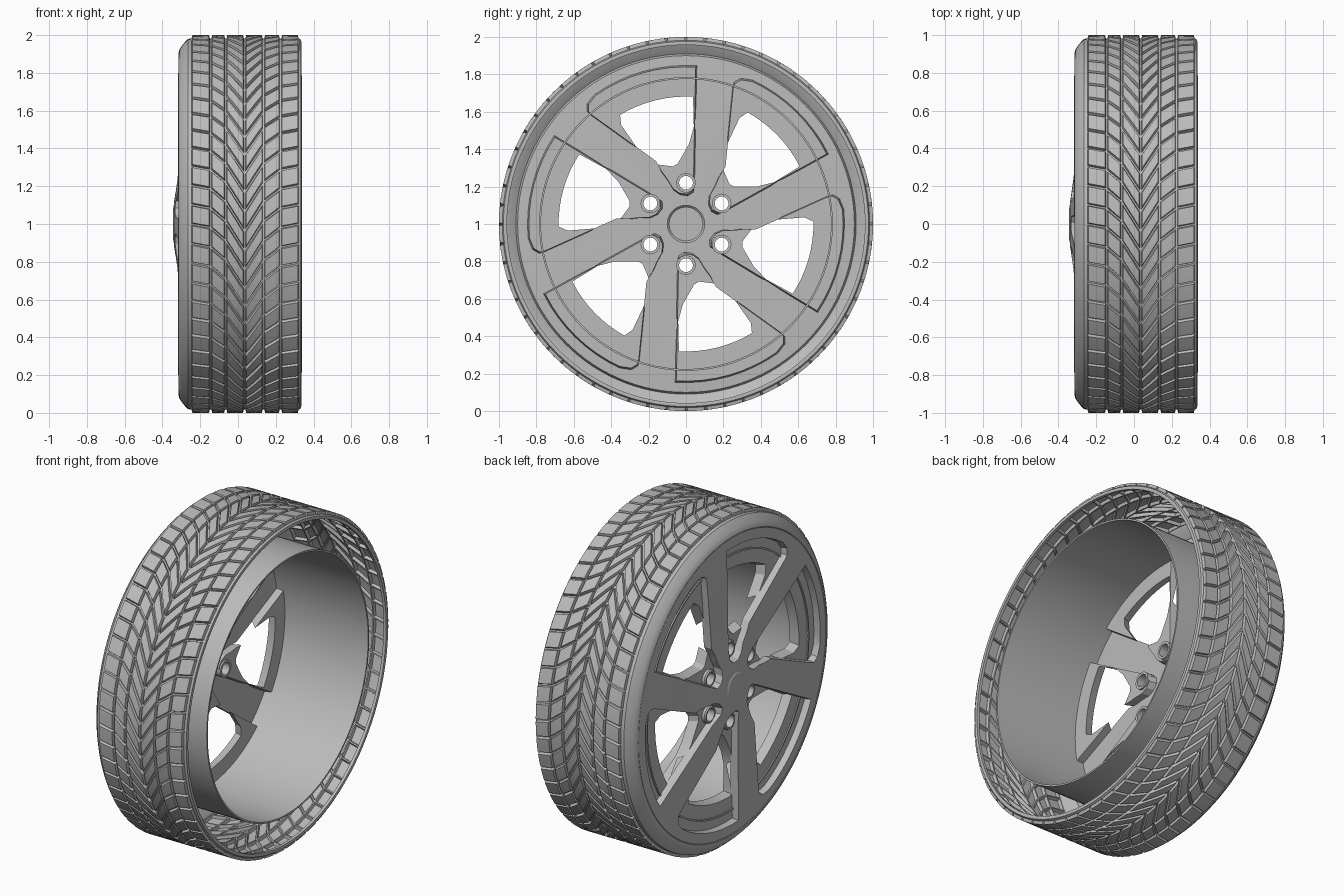
import bpy, bmesh, math
from mathutils import Vector, Matrix

if "Cube" in bpy.data.objects:
    bpy.data.objects.remove(bpy.data.objects["Cube"])

AXLE = Vector((0, 0, 1))
TURNS = [math.radians(60 * i) for i in range(6)]

grey = bpy.data.materials.new("plain_grey")
grey.use_nodes = True
grey.diffuse_color = (0.5, 0.5, 0.5, 1)
grey.node_tree.nodes["Principled BSDF"].inputs["Base Color"].default_value = (0.5, 0.5, 0.5, 1)


def finish(name, bm, recalc=True):
    if recalc:
        bmesh.ops.recalc_face_normals(bm, faces=bm.faces)
    mesh = bpy.data.meshes.new(name)
    bm.to_mesh(mesh)
    bm.free()
    mesh.materials.append(grey)
    ob = bpy.data.objects.new(name, mesh)
    bpy.context.collection.objects.link(ob)
    return ob


def smooth(ob, degrees=30):
    bpy.ops.object.select_all(action='DESELECT')
    ob.select_set(True)
    bpy.context.view_layer.objects.active = ob
    bpy.ops.object.shade_smooth_by_angle(angle=math.radians(degrees))


def lathe(bm, profile, steps=120, centre=AXLE, closed=False):
    """Spin (x, radius) points around a line parallel to x."""
    vs = [bm.verts.new((x, centre.y, centre.z + r)) for x, r in profile]
    pairs = list(zip(vs, vs[1:])) + ([(vs[-1], vs[0])] if closed else [])
    es = [bm.edges.new(p) for p in pairs]
    bmesh.ops.spin(bm, geom=vs + es, cent=centre, axis=(1, 0, 0),
                   angle=math.tau, steps=steps, use_merge=True)
    bmesh.ops.remove_doubles(bm, verts=bm.verts, dist=1e-5)


def prisms(name, outline, x0, x1, s0, s1):
    """Six copies of an outline lofted from x0 to x1, scaled about its middle."""
    bm = bmesh.new()
    mid = sum(outline, Vector((0, 0))) / len(outline)
    for turn in TURNS:
        rot = Matrix.Rotation(turn, 2)
        rings = []
        for x, s in ((x0, s0), (x1, s1)):
            pts = [rot @ (mid + (p - mid) * s) for p in outline]
            rings.append([bm.verts.new((x, p.x, 1 + p.y)) for p in pts])
        a, b = rings
        bm.faces.new(a)
        bm.faces.new(b[::-1])
        for i in range(len(a)):
            j = (i + 1) % len(a)
            bm.faces.new((a[i], a[j], b[j], b[i]))
    return finish(name, bm)


def cut(ob, cutter):
    mod = ob.modifiers.new("cut", 'BOOLEAN')
    mod.operation = 'DIFFERENCE'
    mod.solver = 'EXACT'
    mod.object = cutter
    bpy.context.view_layer.update()
    deps = bpy.context.evaluated_depsgraph_get()
    mesh = bpy.data.meshes.new_from_object(ob.evaluated_get(deps))
    ob.modifiers.clear()
    ob.data = mesh


def arc(radius, start, end, n=9):
    angles = [math.radians(start + (end - start) * i / (n - 1)) for i in range(n)]
    return [Vector((radius * math.cos(a), radius * math.sin(a))) for a in angles]


# Tread: slanted blocks raised from a thin sheet
bm = bmesh.new()
breaks = [-.25, -.145, -.065, .035, .135, .225, .325]
lean = [0, .02, .09, .25, .09, .02, 0]
BLOCKS, NX, NT = 60, 4, 2
pitch = math.tau / BLOCKS
for k in range(6):
    for b in range(BLOCKS):
        grid = []
        for i in range(NX + 1):
            f = i / NX
            x = breaks[k] + (breaks[k + 1] - breaks[k]) * f
            base = b * pitch + lean[k] + (lean[k + 1] - lean[k]) * f
            col = []
            for j in range(NT + 1):
                t = base + pitch * j / NT
                col.append(bm.verts.new((x, .982 * math.cos(t), 1 + .982 * math.sin(t))))
            grid.append(col)
        for i in range(NX):
            for j in range(NT):
                bm.faces.new((grid[i][j], grid[i][j + 1], grid[i + 1][j + 1], grid[i + 1][j]))
bm.normal_update()
tops = list(bm.faces)
for thickness, depth in ((.004, 0), (.004, .018)):
    bmesh.ops.inset_region(bm, faces=tops, thickness=thickness, depth=depth,
                           use_boundary=True, use_even_offset=True)
bmesh.ops.remove_doubles(bm, verts=bm.verts, dist=1e-4)
smooth(finish("tyre_tread", bm, recalc=False), 25)

# Tyre sidewall on the face side and thin lip on the open side
bm = bmesh.new()
lathe(bm, [(-.25, .982), (-.265, .98), (-.28, .965), (-.3, .94), (-.31, .925),
           (-.314, .91), (-.305, .895), (-.295, .91), (-.255, .965)], closed=True)
smooth(finish("tyre_sidewall", bm))
bm = bmesh.new()
lathe(bm, [(.322, .982), (.333, .976), (.335, .965), (.333, .957), (.315, .957)], closed=True)
smooth(finish("tyre_lip", bm))

# Barrel
bm = bmesh.new()
lathe(bm, [(-.285, .785), (.338, .785), (.338, .775), (-.285, .775)], closed=True)
smooth(finish("wheel_barrel", bm))

# Outlines of one pocket and the opening inside it
pocket = [Vector(p) for p in ((-.5, .58), (-.52, .6), (-.52, .64))]
pocket += arc(.84, 125, 86.5)
pocket += [Vector(p) for p in ((.04, .23), (.035, .18), (.005, .16), (-.035, .165),
                               (-.07, .19), (-.1, .24), (-.13, .28), (-.16, .335))]
opening = [Vector((-.345, .53))] + arc(.68, 121, 87)
opening += [Vector(p) for p in ((.04, .52), (.015, .43), (-.045, .325), (-.07, .31),
                                (-.19, .325), (-.22, .35))]
lug = [Vector((0, .22)) + p for p in arc(.037, 0, 345, 24)]

# Face plate with domed hub; the pockets leave six spokes
bm = bmesh.new()
lathe(bm, [(-.345, 0), (-.345, .08), (-.341, .088), (-.338, .12), (-.319, .25),
           (-.318, .5), (-.316, .86), (-.312, .905), (-.3, .912), (-.275, .9),
           (-.27, .8), (-.27, .1), (-.28, .09), (-.28, 0)])
spokes = finish("wheel_spokes", bm)

# Recessed trays behind the pockets, with sloped openings
trays = prisms("pocket_floors", pocket, -.278, -.225, 1.03, 1.0)

pocket_cutter = prisms("pocket_cutter", pocket, -.37, -.25, 1.05, .98)
opening_cutter = prisms("opening_cutter", opening, -.285, -.215, 1.13, .99)
lug_cutter = prisms("lug_cutter", lug, -.4, -.1, 1, 1)
cut(spokes, pocket_cutter)
cut(spokes, lug_cutter)
cut(trays, opening_cutter)
cut(trays, lug_cutter)
for helper in (pocket_cutter, opening_cutter, lug_cutter):
    bpy.data.objects.remove(helper)
smooth(spokes, 20)
smooth(trays, 20)

# Lug sleeves
bm = bmesh.new()
for turn in TURNS:
    p = Matrix.Rotation(turn, 2) @ Vector((0, .22))
    lathe(bm, [(-.3, .037), (-.3, .046), (-.293, .052), (-.215, .052), (-.215, .037)],
          steps=24, centre=Vector((0, p.x, 1 + p.y)), closed=True)
smooth(finish("lug_sleeves", bm))
